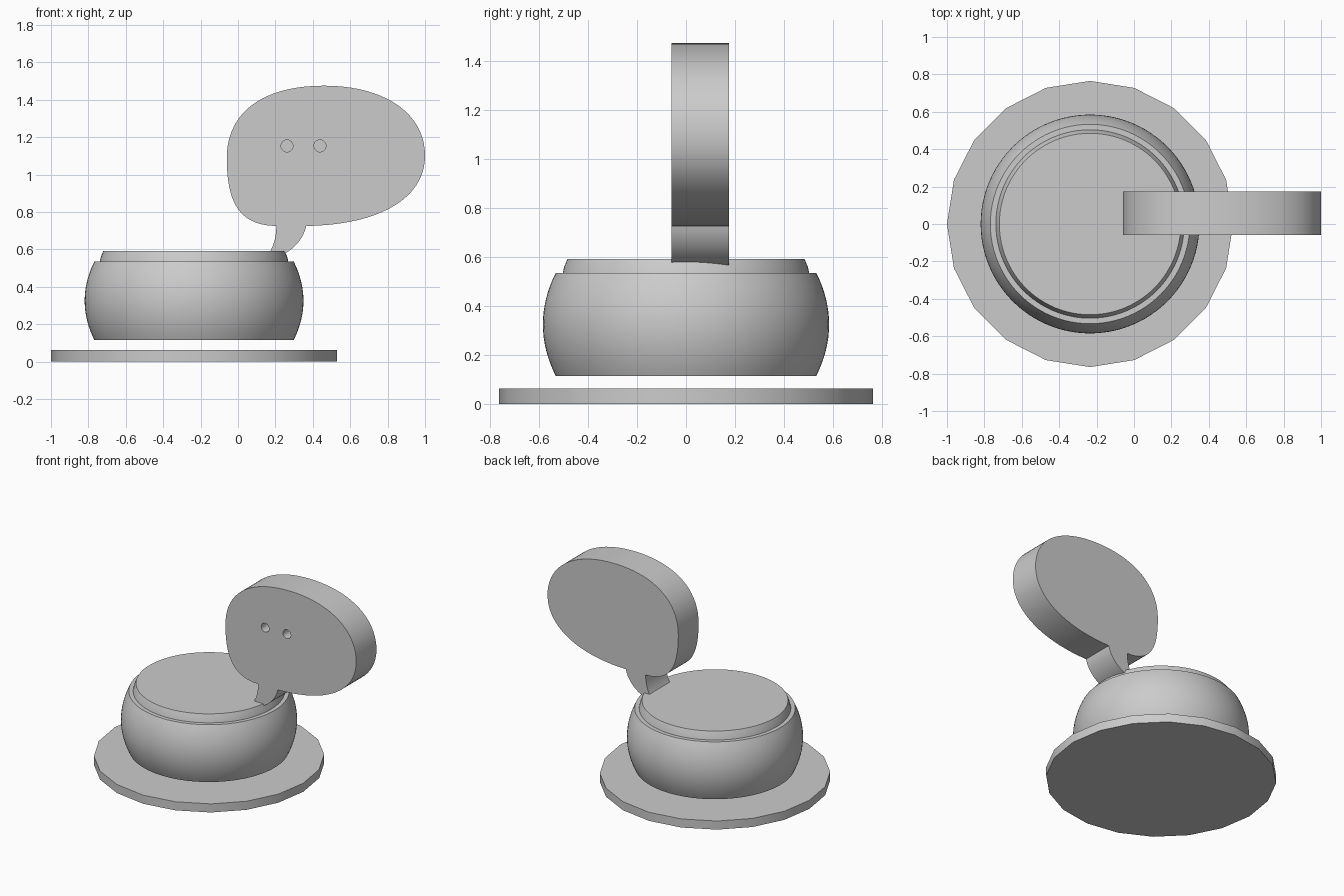
import bpy, bmesh, math
from mathutils import Vector, geometry

cube = bpy.data.objects.get("Cube")
if cube:
    bpy.data.objects.remove(cube)

grey = bpy.data.materials.new("plain grey")
grey.use_nodes = True
COLOUR = (0.6, 0.6, 0.6, 1)
grey.diffuse_color = COLOUR
grey.node_tree.nodes["Principled BSDF"].inputs["Base Color"].default_value = COLOUR

CENTRE_X = -0.235


def finish(name, bm, smooth=True):
    bmesh.ops.recalc_face_normals(bm, faces=bm.faces)
    mesh = bpy.data.meshes.new(name)
    bm.to_mesh(mesh)
    bm.free()
    mesh.materials.append(grey)
    obj = bpy.data.objects.new(name, mesh)
    bpy.context.collection.objects.link(obj)
    if smooth:
        bpy.ops.object.select_all(action='DESELECT')
        obj.select_set(True)
        bpy.context.view_layer.objects.active = obj
        bpy.ops.object.shade_smooth_by_angle(angle=math.radians(30))
    return obj


def turned(name, profile, sides):
    """Closed solid of revolution from (radius, height) pairs, bottom to top."""
    bm = bmesh.new()
    rings = []
    for r, z in profile:
        angles = [math.tau * i / sides for i in range(sides)]
        rings.append([bm.verts.new((CENTRE_X + r * math.cos(a), r * math.sin(a), z))
                      for a in angles])
    for low, high in zip(rings, rings[1:]):
        for i in range(sides):
            j = (i + 1) % sides
            bm.faces.new((low[i], low[j], high[j], high[i]))
    bm.faces.new(rings[0])
    bm.faces.new(rings[-1])
    return finish(name, bm)


# Base plate, bulging bowl and tapered lid
turned("base_plate", [(0.765, 0), (0.765, 0.063)], 20)
heights = [0.115 + 0.42 * i / 16 for i in range(17)]
turned("bowl", [(0.585 - 0.052 * ((z - 0.325) / 0.21) ** 2, z) for z in heights], 96)
turned("lid", [(0.505, 0.53), (0.498, 0.56), (0.485, 0.592)], 96)

# Speech bubble outline: each row is start, two handles; rows join in a loop
BUBBLE = [
    ((0.365, 0.725), (0.75, 0.73), (1.0, 0.87)),
    ((1.0, 1.1), (1.0, 1.33), (0.78, 1.475)),
    ((0.46, 1.475), (0.13, 1.475), (-0.06, 1.33)),
    ((-0.06, 1.09), (-0.06, 0.86), (0.0, 0.728)),
    ((0.205, 0.725), (0.205, 0.65), (0.18, 0.59)),
    ((0.14, 0.54), (0.25, 0.56), (0.34, 0.62)),
]
FRONT, BACK = -0.06, 0.175
outline = []
for row, following in zip(BUBBLE, BUBBLE[1:] + BUBBLE[:1]):
    knots = [Vector(p) for p in (*row, following[0])]
    outline += geometry.interpolate_bezier(*knots, 20)[:-1]

bm = bmesh.new()
face = bm.faces.new([bm.verts.new((p[0], FRONT, p[1])) for p in outline])
grown = bmesh.ops.extrude_face_region(bm, geom=[face], use_keep_orig=True)
moved = [v for v in grown["geom"] if isinstance(v, bmesh.types.BMVert)]
bmesh.ops.translate(bm, verts=moved, vec=(0, BACK - FRONT, 0))
bubble = finish("speech_bubble", bm, smooth=False)

# Three round recesses in the front of the bubble
bm = bmesh.new()
for x in (0.262, 0.438, 0.614):
    made = bmesh.ops.create_cone(bm, cap_ends=True, segments=32,
                                 radius1=0.032, radius2=0.032, depth=0.2)
    for v in made["verts"]:
        v.co = (x + v.co.x, FRONT + v.co.z, 1.153 + v.co.y)
cutter = finish("dot_cutter", bm, smooth=False)
cutter.hide_render = True
cutter.hide_viewport = True

cut = bubble.modifiers.new("dots", 'BOOLEAN')
cut.operation = 'DIFFERENCE'
cut.solver = 'EXACT'
cut.object = cutter
bpy.ops.object.select_all(action='DESELECT')
bubble.select_set(True)
bpy.context.view_layer.objects.active = bubble
bpy.ops.object.modifier_apply(modifier=cut.name)
bpy.data.objects.remove(cutter)
bpy.ops.object.shade_smooth_by_angle(angle=math.radians(30))
